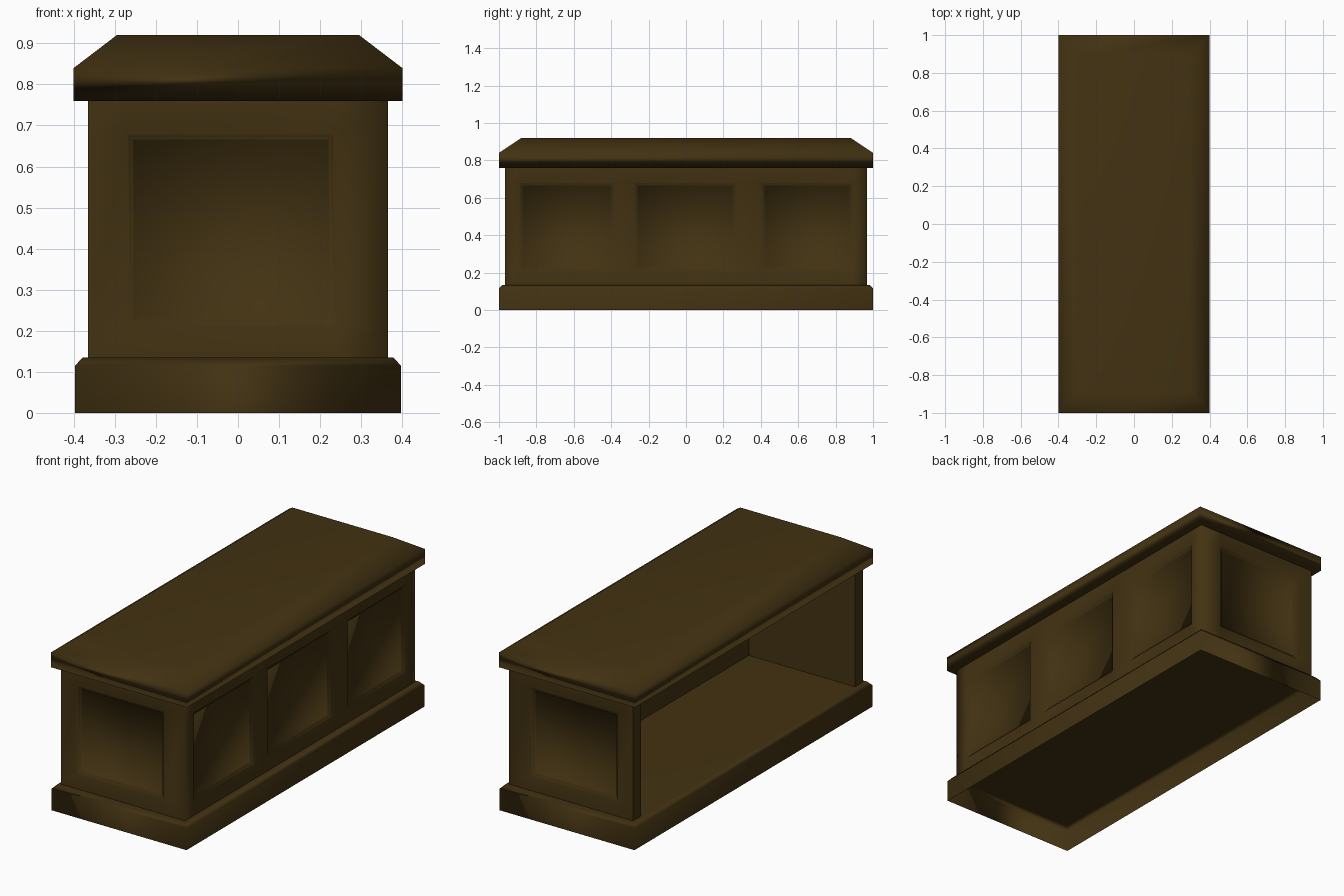
import bpy, bmesh

if "Cube" in bpy.data.objects:
    bpy.data.objects.remove(bpy.data.objects["Cube"])

wood = bpy.data.materials.new("dark brown wood")
wood.diffuse_color = (0.055, 0.032, 0.006, 1)
wood.use_nodes = True
wood.node_tree.nodes["Principled BSDF"].inputs["Base Color"].default_value = wood.diffuse_color


def finish(bm, name, smooth, weighted=False):
    mesh = bpy.data.meshes.new(name)
    bm.normal_update()
    bm.to_mesh(mesh)
    bm.free()
    mesh.materials.append(wood)
    for p in mesh.polygons:
        p.use_smooth = smooth
    ob = bpy.data.objects.new(name, mesh)
    bpy.context.collection.objects.link(ob)
    if weighted:
        ob.modifiers.new("weighted", 'WEIGHTED_NORMAL')
    return ob


def stacked_slab(name, levels, bottom):
    """Rectangular rings (half x, half y, z) joined upward and capped."""
    bm = bmesh.new()
    rings = [[bm.verts.new((sx * hx, sy * hy, z))
              for sx, sy in ((-1, -1), (1, -1), (1, 1), (-1, 1))]
             for hx, hy, z in levels]
    for lo, hi in zip(rings, rings[1:]):
        for i in range(4):
            j = (i + 1) % 4
            bm.faces.new((lo[i], lo[j], hi[j], hi[i]))
    bm.faces.new(rings[-1])
    if bottom:
        bm.faces.new(rings[0][::-1])
    return finish(bm, name, True, True)


def wall_run(name, path, heights, panels, smooth):
    """Walls along a plan path; listed segments get a recessed, stepped panel."""
    bm = bmesh.new()
    cols = [[bm.verts.new((x, y, z)) for z in heights] for x, y in path]
    recessed = []
    for i, (a, b) in enumerate(zip(cols, cols[1:])):
        for k in range(len(heights) - 1):
            f = bm.faces.new((a[k], b[k], b[k + 1], a[k + 1]))
            if i in panels and k == 1:
                recessed.append(f)
    bm.normal_update()
    for thickness, depth in ((0.006, -0.008), (0.006, 0.0), (0.004, -0.012)):
        if recessed:
            bmesh.ops.inset_individual(bm, faces=recessed, thickness=thickness,
                                       depth=depth, use_even_offset=True)
            bm.normal_update()
    return finish(bm, name, smooth)


X, Y = 0.365, 0.967          # outer half size of the body
Z0, Z1 = 0.135, 0.76         # body bottom and top

# hollow plinth with chamfered top edge, open underneath
stacked_slab("base_plinth", [(0.397, 1.0, 0), (0.397, 1.0, 0.115),
                             (0.378, 0.982, Z0)], False)

# countertop with wide sloping edges
stacked_slab("countertop", [(0.4, 1.0, Z1), (0.4, 1.0, 0.84),
                            (0.295, 0.88, 0.92)], True)

# outer walls on front, right and back, with five recessed panels
outer = [(x, -Y) for x in (-X, -0.27, 0.235, X)]
outer += [(X, y) for y in (-0.89, -0.385, -0.275, 0.265, 0.405, 0.89, Y)]
outer += [(x, Y) for x in (0.235, -0.27, -X)]
wall_run("panelled_walls", outer, (Z0, 0.213, 0.68, Z1), {1, 4, 6, 8, 11}, True)

# inner lining and end strips around the open left side
inner = [(-X, Y), (-X, 0.90), (0.26, 0.90), (0.26, -0.90), (-X, -0.90), (-X, -Y)]
wall_run("inner_lining", inner, (Z0, Z1), set(), False)
